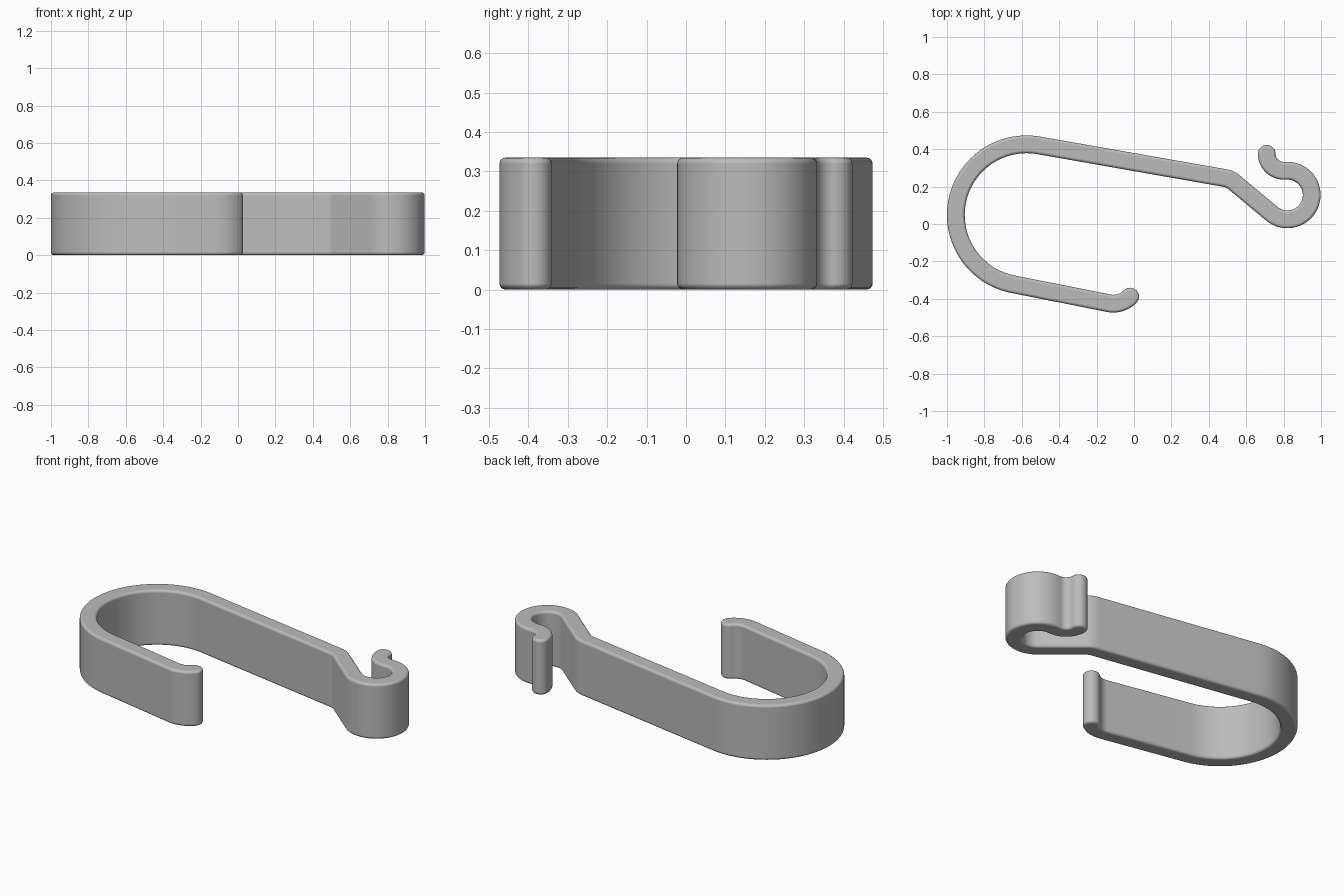
import bpy
import bmesh
from math import cos, sin, radians
from mathutils import Vector

HALF = 0.0475      # half the strip thickness
HEIGHT = 0.335
ROUND = 0.016      # edge rounding

cube = bpy.data.objects.get("Cube")
if cube:
    bpy.data.objects.remove(cube)


def arc(cx, cy, r, start, end, steps):
    """Points on an arc, angles in degrees; end < start runs clockwise."""
    angles = [radians(start + (end - start) * i / steps) for i in range(steps + 1)]
    return [Vector((cx + r * cos(a), cy + r * sin(a))) for a in angles]


def thicken(path, half):
    """Closed outline around a centre line, with round ends."""
    left, right = [], []
    for i, p in enumerate(path):
        d = (path[min(i + 1, len(path) - 1)] - path[max(i - 1, 0)]).normalized()
        n = Vector((-d.y, d.x)) * half
        left.append(p + n)
        right.append(p - n)

    def cap(centre, edge):
        a = math_angle(edge - centre)
        return arc(centre.x, centre.y, half, a, a + 180, 16)[1:-1]

    return right + cap(path[-1], right[-1]) + left[::-1] + cap(path[0], left[0])


def math_angle(v):
    return -Vector((1, 0)).angle_signed(v) * 180 / radians(180)


# Centre line: lower lip, big loop, long arm bend, small hook, curled tip
lip = arc(-0.11, -0.302, 0.124, 316, 260, 14)
loop = arc(-0.575, 0.0485, 0.3775, 260, 80, 56)
bend = arc(0.47, 0.147, 0.10, 80, 50, 10)
hook = arc(0.82, 0.155, 0.13, 230, 450, 44)
curl = arc(0.80, 0.375, 0.09, 270, 180, 20)
outline = thicken(lip + loop + bend + hook + curl, HALF)

# Extrude the outline
bm = bmesh.new()
base = bm.faces.new([bm.verts.new((p.x, p.y, 0)) for p in outline])
top = bmesh.ops.extrude_face_region(bm, geom=[base])
bmesh.ops.translate(bm, vec=(0, 0, HEIGHT),
                    verts=[g for g in top["geom"] if isinstance(g, bmesh.types.BMVert)])
bmesh.ops.recalc_face_normals(bm, faces=bm.faces)
for f in bm.faces:
    f.smooth = True
mesh = bpy.data.meshes.new("hook_clip")
bm.to_mesh(mesh)
bm.free()
clip = bpy.data.objects.new("hook_clip", mesh)
bpy.context.collection.objects.link(clip)

# Rounded rims
bevel = clip.modifiers.new("rounded_rims", "BEVEL")
bevel.width = ROUND
bevel.segments = 4
bevel.limit_method = "ANGLE"
bevel.angle_limit = radians(60)
bevel.use_clamp_overlap = False
bevel.harden_normals = True

# Grey plastic
grey = bpy.data.materials.new("grey_plastic")
grey.use_nodes = True
colour = (0.5, 0.5, 0.5, 1)
grey.diffuse_color = colour
grey.node_tree.nodes["Principled BSDF"].inputs["Base Color"].default_value = colour
mesh.materials.append(grey)
